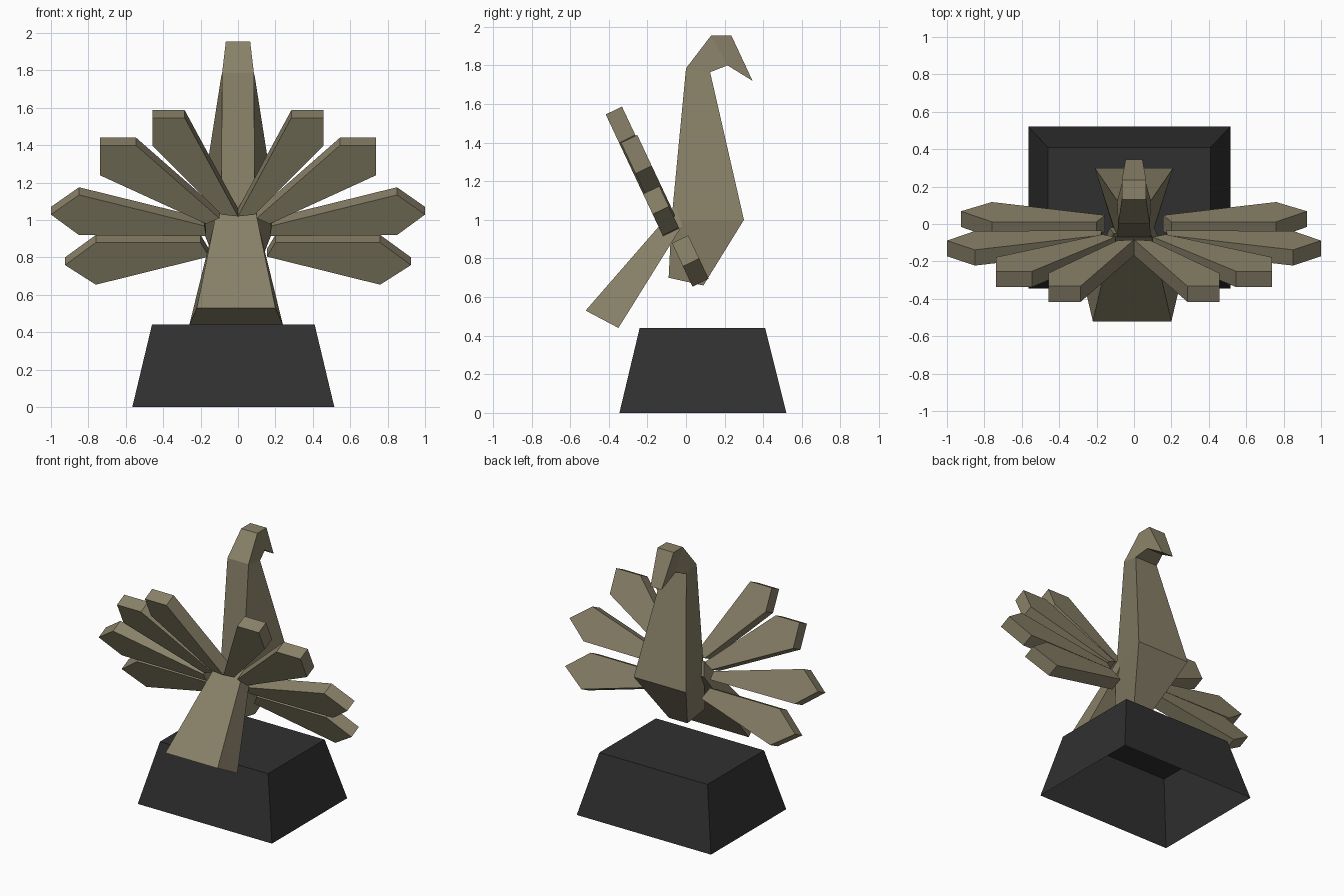
import bpy, bmesh

if "Cube" in bpy.data.objects:
    bpy.data.objects.remove(bpy.data.objects["Cube"])


def material(name, color):
    m = bpy.data.materials.new(name)
    m.diffuse_color = (*color, 1)
    m.use_nodes = True
    m.node_tree.nodes["Principled BSDF"].inputs["Base Color"].default_value = m.diffuse_color
    return m


BRONZE = material("bronze", (0.25, 0.22, 0.14))
BLACK = material("black", (0.03, 0.03, 0.03))


def make(name, verts, faces, mat):
    bm = bmesh.new()
    vs = [bm.verts.new(v) for v in verts]
    for f in faces:
        bm.faces.new([vs[i] for i in f])
    bmesh.ops.recalc_face_normals(bm, faces=bm.faces)
    me = bpy.data.meshes.new(name)
    bm.to_mesh(me)
    bm.free()
    me.materials.append(mat)
    ob = bpy.data.objects.new(name, me)
    bpy.context.collection.objects.link(ob)
    return ob


def bridge(a, b, caps):
    """Join two matching loops of points with a wall; caps are index groups on each side."""
    n = len(a)
    walls = [(i, (i + 1) % n, (i + 1) % n + n, i + n) for i in range(n)]
    ends = [c for c in caps] + [tuple(i + n for i in c) for c in caps]
    return a + b, walls + ends


def from_side_profile(name, pts, caps, cx=0.0):
    """Side outline of (y, z, half width), made symmetric about x = cx."""
    left = [(cx - w, y, z) for y, z, w in pts]
    right = [(cx + w, y, z) for y, z, w in pts]
    return make(name, *bridge(left, right, caps), BRONZE)


# Plinth: tapered block, open underneath
bottom = [(-0.565, -0.345, 0), (0.515, -0.345, 0), (0.515, 0.52, 0), (-0.565, 0.52, 0)]
top = [(-0.46, -0.24, 0.44), (0.41, -0.24, 0.44), (0.41, 0.41, 0.44), (-0.46, 0.41, 0.44)]
verts, faces = bridge(bottom, top, [(0, 1, 2, 3)])
make("plinth", verts, [f for f in faces if f != (0, 1, 2, 3)], BLACK)

# Body, neck and hooked head
body = [(-0.09, 0.70, 0.09), (-0.075, 1.0, 0.09), (0.0, 1.785, 0.085),
        (0.13, 1.955, 0.065), (0.235, 1.955, 0.065), (0.345, 1.72, 0.045),
        (0.215, 1.80, 0.065), (0.125, 1.765, 0.09), (0.30, 1.0, 0.21), (0.09, 0.66, 0.075)]
from_side_profile("body", body, [(0, 1, 8, 9), (1, 2, 7, 8), (2, 3, 6, 7), (3, 4, 5, 6)])

# Flared tail
tail = [(-0.52, 0.53, 0.21), (-0.35, 0.44, 0.25), (-0.02, 0.97, 0.12), (-0.05, 1.07, 0.10)]
from_side_profile("tail", tail, [(0, 1, 2, 3)], cx=-0.01)

# Feathers: pointed blades (x, z) lying in a leaning plane, plus a y shift
feathers = [
    ([(0.00, 1.06), (0.285, 1.587), (0.458, 1.587), (0.458, 1.44), (0.09, 1.07)], 0.0),
    ([(0.10, 1.05), (0.545, 1.44), (0.738, 1.44), (0.738, 1.28), (0.17, 1.02)], 0.01),
    ([(0.18, 1.01), (0.85, 1.175), (1.0, 1.07), (0.85, 0.96), (0.17, 0.955)], 0.0),
    ([(0.20, 0.92), (0.76, 0.92), (0.925, 0.80), (0.76, 0.695), (0.155, 0.845)], 0.03),
]
for side, s in (("left", -1), ("right", 1)):
    for k, (pts, shift) in enumerate(feathers, 1):
        rear = [(s * x, -0.023 - 0.47 * (z - 0.93) + shift, z) for x, z in pts]
        face = [(x, y - 0.084, z - 0.041) for x, y, z in rear]
        make(f"{side}_feather_{k}", *bridge(rear, face, [(0, 1, 2, 3, 4)]), BRONZE)
